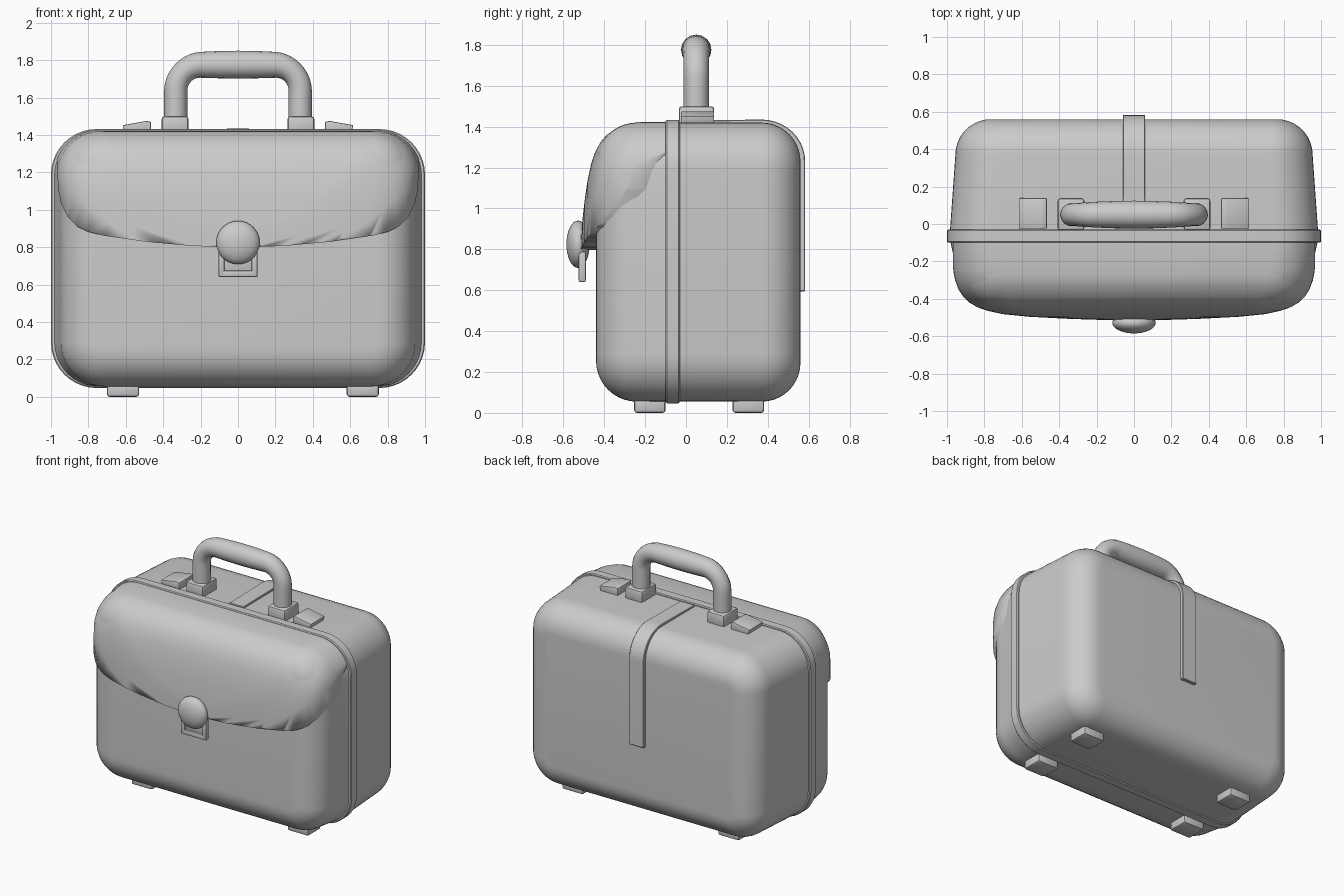
import bpy, bmesh, math
from mathutils import Vector

if "Cube" in bpy.data.objects:
    bpy.data.objects.remove(bpy.data.objects["Cube"])


def finish(name, bm, angle=35):
    bmesh.ops.recalc_face_normals(bm, faces=bm.faces[:])
    me = bpy.data.meshes.new(name)
    bm.to_mesh(me)
    bm.free()
    ob = bpy.data.objects.new(name, me)
    bpy.context.collection.objects.link(ob)
    select(ob)
    bpy.ops.object.shade_smooth_by_angle(angle=math.radians(angle))
    return ob


def select(ob):
    bpy.ops.object.select_all(action='DESELECT')
    ob.select_set(True)
    bpy.context.view_layer.objects.active = ob


def loft(name, sections, n=10):
    """Rounded rectangles in xz, each (y, half width, bottom, top, radius), skinned along y."""
    bm = bmesh.new()
    rings = []
    for y, w, z0, z1, r in sections:
        ring = []
        for k, (cx, cz) in enumerate([(w - r, z1 - r), (r - w, z1 - r), (r - w, z0 + r), (w - r, z0 + r)]):
            for i in range(n + 1):
                a = math.pi / 2 * (k + i / n)
                ring.append(bm.verts.new((cx + r * math.cos(a), y, cz + r * math.sin(a))))
        rings.append(ring)
    for a, b in zip(rings, rings[1:]):
        for i in range(len(a)):
            j = (i + 1) % len(a)
            bm.faces.new((a[i], a[j], b[j], b[i]))
    bm.faces.new(rings[0])
    bm.faces.new(rings[-1])
    return finish(name, bm)


def shell(name, y0, y1, w0, w1, fillet):
    """Half case: slight taper from the seam y0, then a rounded edge ending at y1."""
    s = 1 if y1 > y0 else -1
    z0, z1, r = 0.055, 1.42, 0.235
    secs = [(y0, w0, z0, z1, r)]
    for i in range(11):
        a = math.pi / 2 * i / 10
        d = fillet * (1 - math.cos(a))
        secs.append((y1 - s * fillet * (1 - math.sin(a)), w1 - d, z0 + d, z1 - d, r - d))
    return loft(name, secs)


def prism(name, pts, axis, lo, hi, bevel=0, segs=2):
    """Outline extruded along axis 0 (points are y, z) or axis 1 (points are x, z)."""
    bm = bmesh.new()
    place = (lambda p, t: (t, p[0], p[1])) if axis == 0 else (lambda p, t: (p[0], t, p[1]))
    f = bm.faces.new([bm.verts.new(place(p, lo)) for p in pts])
    new = bmesh.ops.extrude_face_region(bm, geom=[f])['geom']
    move = Vector((hi - lo, 0, 0)) if axis == 0 else Vector((0, hi - lo, 0))
    bmesh.ops.translate(bm, vec=move, verts=[v for v in new if isinstance(v, bmesh.types.BMVert)])
    if not any(len(f.verts) == len(pts) and f.calc_center_median()[axis] < min(lo, hi) + 1e-5 for f in bm.faces):
        bm.faces.new([v for v in bm.verts if abs(v.co[axis] - lo) < 1e-6])
    if bevel:
        bmesh.ops.bevel(bm, geom=bm.edges[:], offset=bevel, segments=segs, profile=0.5, affect='EDGES')
    return finish(name, bm)


def box(name, x0, x1, y0, y1, z0, z1, bevel=0.012):
    return prism(name, [(x0, z0), (x1, z0), (x1, z1), (x0, z1)], 1, y0, y1, bevel)


# Case halves and the seam band between them
shell("back_shell", -0.05, 0.56, 0.985, 0.955, 0.19)
shell("front_shell", -0.08, -0.44, 0.985, 0.95, 0.2)
loft("seam_band", [(y, 1 - d, 0.047 + d, 1.432 - d, 0.245 - d)
                   for y, d in [(-0.1, 0.006), (-0.094, 0), (-0.036, 0), (-0.03, 0.006)]])

# Front flap: bulging shell trimmed to the curved outline
flap = loft("front_flap", [(y, w, 0.5, z, r) for y, w, z, r in [
    (-0.09, 0.985, 1.424, 0.24), (-0.24, 0.968, 1.422, 0.24), (-0.30, 0.957, 1.409, 0.24),
    (-0.35, 0.938, 1.387, 0.24), (-0.39, 0.912, 1.358, 0.24), (-0.42, 0.88, 1.322, 0.23),
    (-0.445, 0.838, 1.275, 0.22), (-0.465, 0.78, 1.215, 0.21), (-0.482, 0.70, 1.135, 0.20),
    (-0.496, 0.56, 1.04, 0.19), (-0.507, 0.36, 0.94, 0.18), (-0.514, 0.17, 0.86, 0.16)]])
half = [(0.967, 1.5), (0.967, 1.2), (0.96, 1.1), (0.945, 1.03), (0.91, 0.96), (0.86, 0.91),
        (0.8, 0.882), (0.72, 0.862), (0.5, 0.83), (0.25, 0.807), (0, 0.798)]
cutter = prism("flap_cutter", half + [(-x, z) for x, z in reversed(half[:-1])], 1, -0.7, 0.1)
cutter.hide_render = True
select(flap)
mod = flap.modifiers.new("trim", 'BOOLEAN')
mod.operation, mod.solver, mod.object = 'INTERSECT', 'EXACT', cutter
bpy.ops.object.modifier_move_to_index(modifier=mod.name, index=0)
bpy.ops.object.modifier_apply(modifier=mod.name)
bpy.data.objects.remove(cutter)

# Clasp: domed button over a recessed loop plate
bm = bmesh.new()
bmesh.ops.create_uvsphere(bm, u_segments=32, v_segments=16, radius=1)
for v in bm.verts:
    x, y, z = v.co
    v.co = (0.116 * x, -0.528 - 0.057 * z, 0.825 + 0.116 * y)
finish("clasp_button", bm)
for s in (-1, 1):
    box("clasp_loop_side", s * 0.105, s * 0.072, -0.525, -0.49, 0.64, 0.79, 0.008)
box("clasp_loop_bottom", -0.1, 0.1, -0.525, -0.49, 0.64, 0.675, 0.008)
box("clasp_plate", -0.08, 0.08, -0.51, -0.493, 0.665, 0.8, 0.003)

# Strap running over the top and down the back
path = [(-0.02, 1.39, 1.43), (0.37, 1.39, 1.43)]
inner, outer = [(-0.02, 1.40), (0.37, 1.40)], [(-0.02, 1.43), (0.37, 1.435)]
for i in range(1, 11):
    a = math.pi / 2 * i / 10
    inner.append((0.37 + 0.17 * math.sin(a), 1.23 + 0.17 * math.cos(a)))
    outer.append((0.37 + 0.213 * math.sin(a), 1.23 + 0.205 * math.cos(a)))
inner.append((0.54, 0.595))
outer.append((0.583, 0.595))
prism("back_strap", inner + outer[::-1], 0, -0.06, 0.06, 0.004, 1)

# Handle: bent tube, slightly thicker in the middle
pts = [(-0.333, 1.45), (-0.333, 1.55)]
for i in range(11):
    a = math.pi / 2 * i / 10
    pts.append((-0.193 - 0.14 * math.cos(a), 1.635 + 0.14 * math.sin(a)))
pts += [(-0.1, 1.776), (0, 1.776)]
pts += [(-x, z) for x, z in reversed(pts[:-1])]
cu = bpy.data.curves.new("handle", 'CURVE')
cu.dimensions, cu.bevel_depth, cu.bevel_resolution, cu.use_fill_caps = '3D', 0.062, 6, True
sp = cu.splines.new('POLY')
sp.points.add(len(pts) - 1)
for p, (x, z) in zip(sp.points, pts):
    p.co = (x, 0.05, z, 1)
    p.radius = 1.0 + 0.2 * max(0, 1 - (x / 0.3) ** 2)
handle = bpy.data.objects.new("handle", cu)
bpy.context.collection.objects.link(handle)
select(handle)
bpy.ops.object.convert(target='MESH')
bpy.ops.object.shade_smooth_by_angle(angle=math.radians(40))

# Handle mounts, sloped latches and feet
for s in (-1, 1):
    box("handle_mount", s * 0.265, s * 0.408, -0.035, 0.138, 1.40, 1.50, 0.015)
    prism("top_latch", [(s * x, z) for x, z in [(0.465, 1.40), (0.6, 1.40), (0.618, 1.452), (0.49, 1.475), (0.465, 1.47)]],
          1, -0.025, 0.138, 0.006)
for x in (-0.615, 0.667):
    for y in (-0.177, 0.305):
        box("foot", x - 0.086, x + 0.086, y - 0.077, y + 0.077, 0, 0.08, 0.014)
